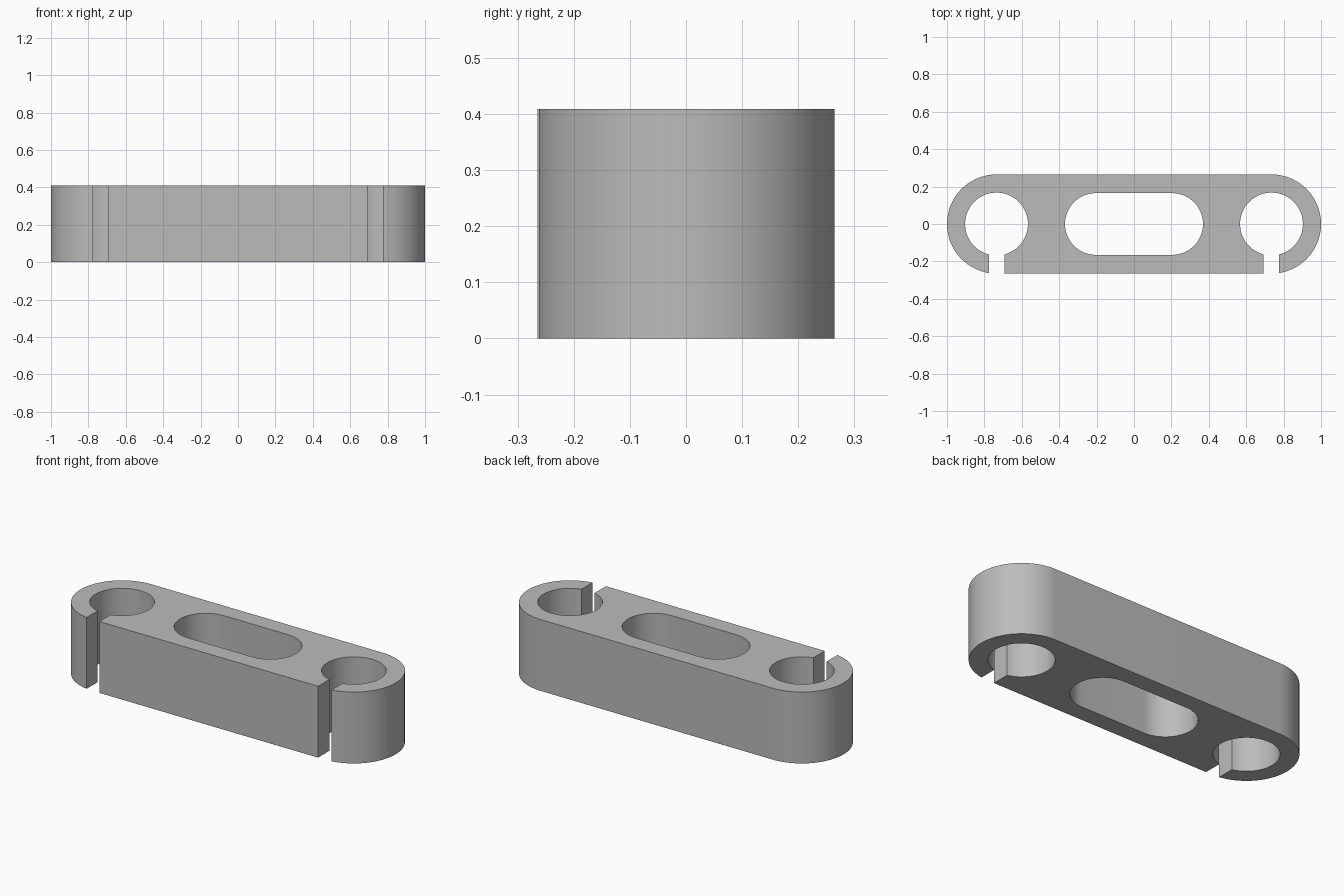
import bpy
import bmesh
from math import asin, cos, pi, sin, sqrt

if "Cube" in bpy.data.objects:
    bpy.data.objects.remove(bpy.data.objects["Cube"])

HEIGHT = 0.409
R_OUT = 0.265        # rounded ends
R_HOLE = 0.168       # clip holes
END_X = 1 - R_OUT    # centre of each end
GAP = 0.0415         # half width of the clip opening
R_SLOT = 0.165
SLOT_X = 0.204


def arc(cx, r, start, end, steps):
    angles = [start + (end - start) * i / steps for i in range(steps + 1)]
    return [(cx + r * cos(a), r * sin(a)) for a in angles]


# Right-hand half of the outline, from the front edge round to the back
a_hole = asin(GAP / R_HOLE)
a_out = asin(GAP / R_OUT)
half = [(END_X - GAP, -R_OUT)]
half += arc(END_X, R_HOLE, -pi / 2 - a_hole, -5 * pi / 2 + a_hole, 64)
half += arc(END_X, R_OUT, -pi / 2 + a_out, pi / 2, 48)
outline = half + [(-x, y) for x, y in reversed(half)]

# Central rounded slot
slot = arc(SLOT_X, R_SLOT, -pi / 2, pi / 2, 32)
slot += [(-x, y) for x, y in reversed(slot)]

# Filled flat profile extruded to full height
curve = bpy.data.curves.new("clip_profile", "CURVE")
curve.dimensions = "2D"
curve.fill_mode = "BOTH"
curve.extrude = HEIGHT / 2
for loop in (outline, slot):
    spline = curve.splines.new("POLY")
    spline.points.add(len(loop) - 1)
    for point, (x, y) in zip(spline.points, loop):
        point.co = (x, y, 0, 1)
    spline.use_cyclic_u = True

body = bpy.data.objects.new("double_clip_body", curve)
bpy.context.collection.objects.link(body)
body.location.z = HEIGHT / 2
bpy.ops.object.select_all(action="DESELECT")
body.select_set(True)
bpy.context.view_layer.objects.active = body
bpy.ops.object.convert(target="MESH")
body = bpy.context.object

# Weld the caps to the walls
bm = bmesh.new()
bm.from_mesh(body.data)
bmesh.ops.remove_doubles(bm, verts=bm.verts, dist=0.0001)
bmesh.ops.recalc_face_normals(bm, faces=bm.faces)
bm.to_mesh(body.data)
bm.free()
bpy.ops.object.shade_smooth_by_angle(angle=pi / 6)

# Plain grey material
grey = bpy.data.materials.new("plain_grey")
grey.use_nodes = True
colour = (0.5, 0.5, 0.5, 1)
grey.diffuse_color = colour
grey.node_tree.nodes["Principled BSDF"].inputs["Base Color"].default_value = colour
body.data.materials.clear()
body.data.materials.append(grey)
